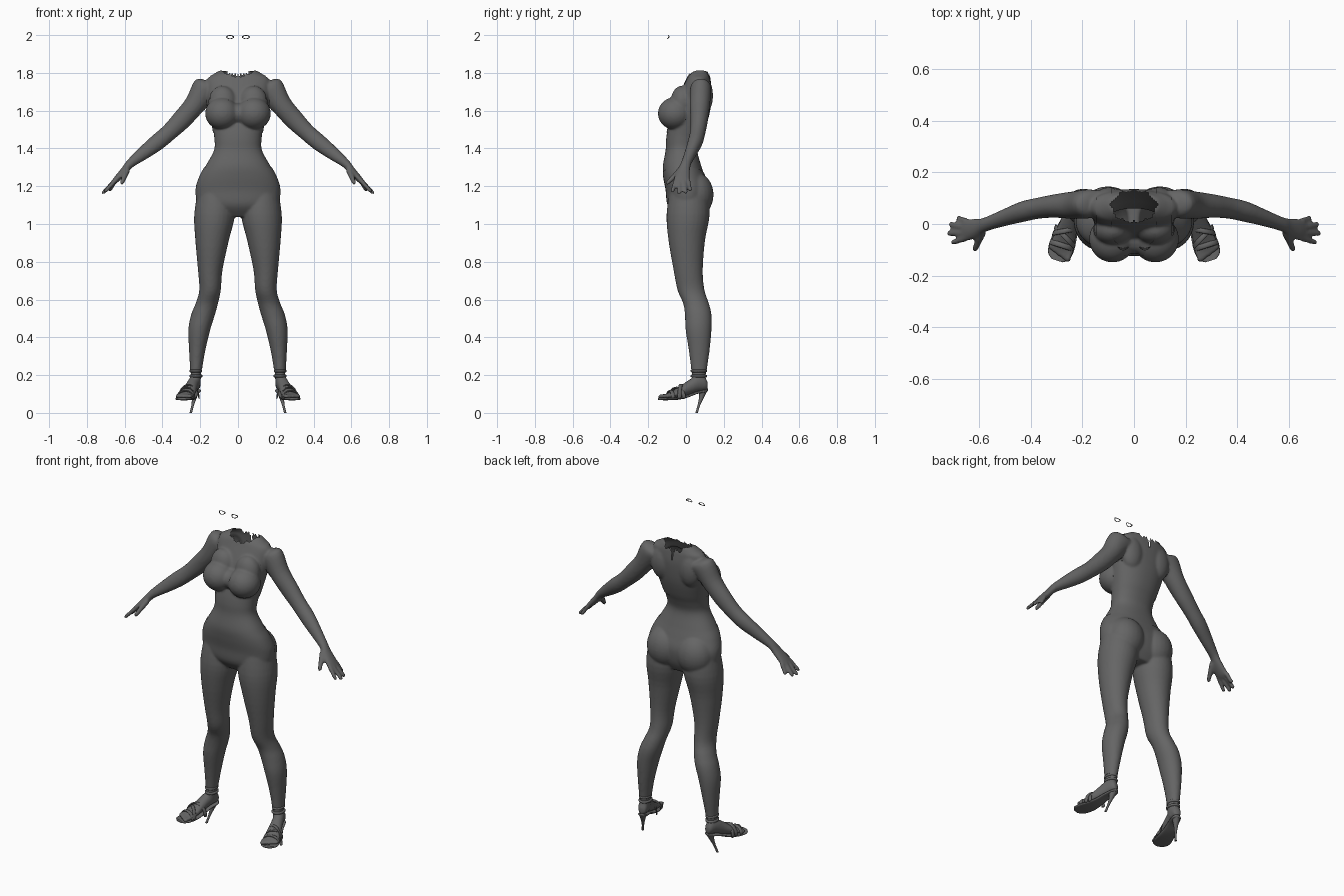
import bpy, bmesh, math
from mathutils import Vector, Matrix

cube = bpy.data.objects.get("Cube")
if cube:
    bpy.data.objects.remove(cube)

GREY = (0.13, 0.13, 0.13, 1)
grey = bpy.data.materials.new("dark grey")
grey.use_nodes = True
grey.diffuse_color = GREY
grey.node_tree.nodes["Principled BSDF"].inputs["Base Color"].default_value = GREY
X, Y, Z = Vector((1, 0, 0)), Vector((0, 1, 0)), Vector((0, 0, 1))


def add_object(name, bm, fix_normals=True):
    if fix_normals:
        bmesh.ops.recalc_face_normals(bm, faces=bm.faces[:])
    for f in bm.faces:
        f.smooth = True
    mesh = bpy.data.meshes.new(name)
    bm.to_mesh(mesh)
    bm.free()
    mesh.materials.append(grey)
    ob = bpy.data.objects.new(name, mesh)
    bpy.context.collection.objects.link(ob)
    return ob


def curve_rows(rows, steps):
    """Smooth interpolation through the section rows."""
    rows = [Vector(r) for r in rows]
    out = []
    for i in range(len(rows) - 1):
        a, b, c, d = (rows[max(i - 1, 0)], rows[i], rows[i + 1], rows[min(i + 2, len(rows) - 1)])
        for k in range(steps):
            t = k / steps
            out.append(b + (c - a) * (t / 2) + (a * 2 - b * 5 + c * 4 - d) * (t * t / 2)
                       + (b * 3 - a - c * 3 + d) * (t ** 3 / 2))
    return out + [rows[-1]]


def loft(bm, rows, u, v, side=1, n=28, steps=4, power=1.0):
    """Skin rows of (x, y, z, radius along u, radius along v)."""
    rings = []
    for r in curve_rows(rows, steps):
        ring = []
        for i in range(n):
            a = math.tau * i / n
            c, s = math.cos(a), math.sin(a)
            c = math.copysign(abs(c) ** power, c)
            s = math.copysign(abs(s) ** power, s)
            p = Vector(r[:3]) + u * (c * r[3]) + v * (s * r[4])
            ring.append(bm.verts.new((p.x * side, p.y, p.z)))
        rings.append(ring)
    for p, q in zip(rings, rings[1:]):
        for i in range(n):
            bm.faces.new((p[i], p[(i + 1) % n], q[(i + 1) % n], q[i]))
    bm.faces.new(rings[0])
    bm.faces.new(rings[-1])


def ball(bm, centre, radii):
    m = Matrix.Translation(centre) @ Matrix.Diagonal((*radii, 1))
    bmesh.ops.create_uvsphere(bm, u_segments=24, v_segments=16, radius=1, matrix=m)


def upright(z, x, half, front, back):
    return (x, (front + back) / 2, z, half, (back - front) / 2)


def tube(bm, a, b, r1, r2, side=1, n=12):
    """Round-ended taper for fingers and toes."""
    a, b = Vector(a), Vector(b)
    d = (b - a).normalized()
    u = d.cross(X if abs(d.x) < 0.6 else Y).normalized()
    rows = [(*(a.lerp(b, t)), (r1 + (r2 - r1) * t) * k, (r1 + (r2 - r1) * t) * k)
            for t, k in ((0, 0.6), (0.08, 1), (0.5, 1), (0.88, 1), (0.97, 0.75), (1, 0.3))]
    loft(bm, rows, u, d.cross(u), side, n, 1)


# Torso
body = bmesh.new()
loft(body, [upright(*r) for r in (
    (1.04, 0, 0.12, -0.05, 0.08), (1.10, 0, 0.205, -0.095, 0.11),
    (1.18, 0, 0.222, -0.105, 0.12), (1.25, 0, 0.203, -0.118, 0.10),
    (1.31, 0, 0.17, -0.122, 0.08), (1.39, 0, 0.127, -0.108, 0.06),
    (1.45, 0, 0.125, -0.105, 0.075), (1.51, 0, 0.134, -0.095, 0.1),
    (1.60, 0, 0.152, -0.07, 0.125), (1.70, 0, 0.165, -0.03, 0.135),
    (1.765, 0, 0.165, 0, 0.13), (1.79, 0, 0.13, 0.012, 0.125),
    (1.81, 0, 0.095, 0.03, 0.12))], X, Y, 1, 48, 5, 0.9)
ball(body, (0, -0.055, 1.585), (0.07, 0.06, 0.055))

FWD = Vector((0.3, -0.954, 0))
ACROSS = Vector((0.954, 0.3, 0))
ANKLE = Vector((0.23, 0.07, 0))


def foot_row(t, half, low, high):
    p = ANKLE + FWD * t
    return (p.x, p.y, (low + high) / 2, half, (high - low) / 2)


for s in (1, -1):
    # Bust, seat and shoulder blade
    ball(body, (0.083 * s, -0.058, 1.585), (0.088, 0.088, 0.083))
    ball(body, (0.08 * s, -0.02, 1.64), (0.075, 0.06, 0.09))
    ball(body, (0.1 * s, 0.05, 1.155), (0.105, 0.093, 0.115))
    ball(body, (0.09 * s, 0.09, 1.68), (0.07, 0.05, 0.1))
    # Leg
    loft(body, [upright(*r) for r in (
        (1.2, 0.115, 0.09, -0.08, 0.11), (1.05, 0.124, 0.105, -0.1, 0.122),
        (0.915, 0.137, 0.086, -0.09, 0.098), (0.757, 0.147, 0.062, -0.063, 0.086),
        (0.65, 0.148, 0.054, -0.042, 0.095), (0.58, 0.165, 0.056, -0.012, 0.118),
        (0.52, 0.185, 0.06, -0.003, 0.132), (0.44, 0.205, 0.055, 0.001, 0.132),
        (0.33, 0.216, 0.04, 0.018, 0.122), (0.23, 0.222, 0.029, 0.03, 0.108),
        (0.17, 0.224, 0.027, 0.032, 0.103), (0.13, 0.226, 0.024, 0.04, 0.103))], X, Y, s)
    # Arm and palm
    out = Vector((0.7, 0, 0.714))
    loft(body, [(0.12, 0.08, 1.72, 0.045, 0.05), (0.175, 0.078, 1.715, 0.056, 0.07),
                (0.235, 0.073, 1.625, 0.053, 0.056), (0.30, 0.07, 1.55, 0.046, 0.052),
                (0.365, 0.062, 1.485, 0.041, 0.045), (0.43, 0.048, 1.43, 0.04, 0.044),
                (0.50, 0.025, 1.375, 0.033, 0.036), (0.57, 0, 1.32, 0.028, 0.024),
                (0.60, -0.012, 1.285, 0.034, 0.02), (0.64, -0.022, 1.24, 0.043, 0.017),
                (0.66, -0.025, 1.22, 0.038, 0.012)], Y, out, s)
    # Fingers and thumb
    for base, tip in (((0.645, 0.01, 1.235), (0.684, 0.024, 1.172)),
                      ((0.652, -0.012, 1.23), (0.716, 0, 1.162)),
                      ((0.652, -0.034, 1.23), (0.722, -0.037, 1.158)),
                      ((0.645, -0.054, 1.235), (0.707, -0.073, 1.168))):
        tube(body, base, tip, 0.0125, 0.0105, s)
    tube(body, (0.585, -0.025, 1.29), (0.618, -0.105, 1.21), 0.018, 0.011, s)
    # Foot and toes
    loft(body, [foot_row(*r) for r in (
        (-0.045, 0.015, 0.125, 0.16), (-0.03, 0.026, 0.118, 0.19), (0.01, 0.03, 0.112, 0.2),
        (0.06, 0.034, 0.095, 0.172), (0.12, 0.043, 0.08, 0.132), (0.165, 0.046, 0.078, 0.108),
        (0.185, 0.038, 0.08, 0.1))], ACROSS, Z, s)
    for i in range(5):
        a = ANKLE + FWD * 0.165 + ACROSS * (0.019 * (i - 2)) + Z * 0.092
        tube(body, a, a + FWD * (0.052 - 0.007 * i) - Z * 0.006, 0.012, 0.010, s)

# Fuse the body parts into one skin
source = add_object("body_parts", body)
remesh = source.modifiers.new("fuse", 'REMESH')
remesh.mode = 'VOXEL'
remesh.voxel_size = 0.0075
soft = source.modifiers.new("soften", 'SMOOTH')
soft.factor, soft.iterations = 0.5, 4
graph = bpy.context.evaluated_depsgraph_get()
skin = bpy.data.meshes.new_from_object(source.evaluated_get(graph))
bpy.data.objects.remove(source)

# Open the neck with a ragged rim
body = bmesh.new()
body.from_mesh(skin)


def in_neck(p):
    a = math.atan2(p.y - 0.068, p.x)
    r = 1 + 0.06 * math.sin(9 * a) + 0.04 * math.sin(17 * a)
    return p.z > 1.72 and math.hypot(p.x / 0.085, (p.y - 0.068) / 0.06) < r


bmesh.ops.delete(body, geom=[f for f in body.faces if in_neck(f.calc_center_median())],
                 context='FACES')
add_object("body", body.copy(), False)


def garment(name, planes, keep):
    """Close-fitting layer over the part of the skin that the rule keeps."""
    bm = body.copy()
    for point, normal in planes:
        bmesh.ops.bisect_plane(bm, geom=bm.verts[:] + bm.edges[:] + bm.faces[:],
                               plane_co=point, plane_no=normal)
    bmesh.ops.delete(bm, geom=[f for f in bm.faces if not keep(f.calc_center_median())],
                     context='FACES')
    ob = add_object(name, bm, False)
    lift = ob.modifiers.new("cloth", 'DISPLACE')
    lift.strength, lift.mid_level = 0.003, 0


def top_rule(p):
    x = abs(p.x)
    if p.z < 1.485 or x > (0.145 if p.z > 1.66 else 0.185):
        return False
    if p.y < 0.05:
        return x > min(0.085, (p.z - 1.55) * 0.5)
    return p.z < 1.62 or x > 0.085


both = (1, -1)
garment("cropped_top", [((0, 0, z), Z) for z in (1.485, 1.62, 1.66)]
        + [((s * x, 0, 0), X) for s in both for x in (0.085, 0.145)]
        + [((0, 0, 1.55), (s, 0, -0.5)) for s in both], top_rule)
garment("trousers", [((0, 0, 0.23), Z)] + [((0, 0, 1.265), (s * 0.2, 0, -1)) for s in both],
        lambda p: abs(p.x) < 0.4 and 0.23 < p.z < 1.265 + 0.2 * abs(p.x))
body.free()

# Sandals: sole, heel, straps
for s, label in ((1, "left"), (-1, "right")):
    shoe = bmesh.new()
    loft(shoe, [foot_row(t, w, z - 0.007, z + 0.007) for t, w, z in (
        (-0.045, 0.012, 0.122), (-0.03, 0.026, 0.116), (0.02, 0.03, 0.106), (0.07, 0.036, 0.088),
        (0.12, 0.046, 0.077), (0.17, 0.05, 0.074), (0.205, 0.042, 0.074),
        (0.222, 0.022, 0.075))], ACROSS, Z, s, 20, 4, 0.6)
    loft(shoe, [(0.224, 0.09, 0.118, 0.024, 0.024), (0.23, 0.083, 0.085, 0.014, 0.014),
                (0.24, 0.068, 0.04, 0.007, 0.007), (0.25, 0.056, 0, 0.007, 0.007)],
         X, Y, s, 14)
    for t, skew, rise in ((0.10, 0.025, 0.07), (0.125, -0.025, 0.055), (0.16, 0, 0.038)):
        rows = []
        for i in range(13):
            a = math.pi * i / 12
            c = math.cos(a)
            p = ANKLE + FWD * (t + skew * c) + ACROSS * (0.048 * c)
            rows.append((p.x, p.y, 0.079 + rise * math.sin(a), 0.011, 0.005))
        loft(shoe, rows, FWD, (Z + ACROSS * 0.4).normalized(), s, 10, 1)
    for z, r in ((0.195, 0.035), (0.222, 0.033)):
        loft(shoe, [upright(z + dz, 0.223, r * k, 0.068 - 0.043 * k, 0.068 + 0.043 * k)
                    for dz, k in ((-0.007, 0.9), (-0.004, 1), (0.004, 1), (0.007, 0.9))],
             X, Y, s, 24, 1)
    add_object(label + "_sandal", shoe)

    # Eyelid rim
    rim = bmesh.new()
    rings = []
    for k in (1, 0.72):
        ring = []
        for i in range(32):
            a = math.tau * i / 32
            x, z = 0.022 * k * math.cos(a), 0.010 * k * math.sin(a)
            y = -0.1 + 18 * x * x + 0.4 * (z + 0.005)
            ring.append(rim.verts.new((s * (0.042 + x), y, 1.99 + z)))
        rings.append(ring)
    for i in range(32):
        j = (i + 1) % 32
        rim.faces.new((rings[0][i], rings[0][j], rings[1][j], rings[1][i]))
    lid = add_object(label + "_eyelid_rim", rim)
    lid.modifiers.new("edge", 'SOLIDIFY').thickness = 0.002
